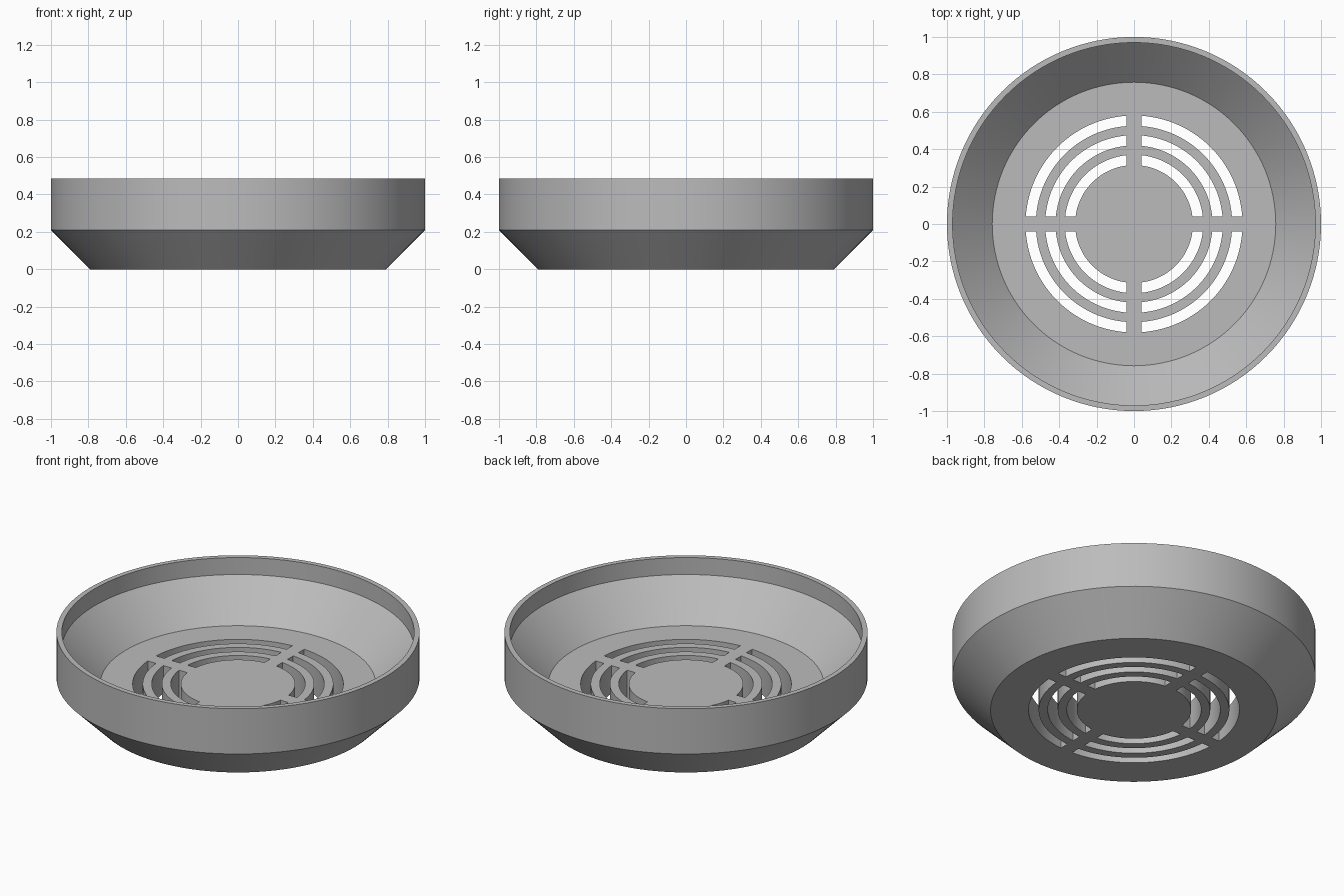
import bpy, bmesh, math

if "Cube" in bpy.data.objects:
    bpy.data.objects.remove(bpy.data.objects["Cube"])

SEG = 128          # sides of the round body
FLOOR = 0.17       # floor thickness
BAR = 0.04         # half width of the cross bars between slots

grey = bpy.data.materials.new("grey plastic")
grey.diffuse_color = (0.5, 0.5, 0.5, 1)
grey.use_nodes = True
grey.node_tree.nodes["Principled BSDF"].inputs["Base Color"].default_value = grey.diffuse_color


def make_object(name, bm):
    bmesh.ops.recalc_face_normals(bm, faces=bm.faces)
    mesh = bpy.data.meshes.new(name)
    bm.to_mesh(mesh)
    bm.free()
    mesh.materials.append(grey)
    obj = bpy.data.objects.new(name, mesh)
    bpy.context.collection.objects.link(obj)
    return obj


def revolve(profile):
    """Spin an (r, z) profile round z, closing both ends with flat caps."""
    bm = bmesh.new()
    rings = [[bm.verts.new((r * math.cos(2 * math.pi * i / SEG),
                            r * math.sin(2 * math.pi * i / SEG), z))
              for i in range(SEG)] for r, z in profile]
    for a, b in zip(rings, rings[1:]):
        for i in range(SEG):
            j = (i + 1) % SEG
            bm.faces.new((a[i], a[j], b[j], b[i]))
    bm.faces.new(rings[0])
    bm.faces.new(rings[-1])
    return bm


def add_slot(bm, r_in, r_out, quadrant, steps=28):
    """Add a quarter-ring prism whose ends run parallel to the cross bars."""
    outline = []
    for r, order in ((r_out, range(steps + 1)), (r_in, range(steps, -1, -1))):
        start = math.asin(BAR / r)
        for i in order:
            a = start + (math.pi / 2 - 2 * start) * i / steps + quadrant * math.pi / 2
            outline.append((r * math.cos(a), r * math.sin(a)))
    low = [bm.verts.new((x, y, -0.1)) for x, y in outline]
    high = [bm.verts.new((x, y, FLOOR + 0.1)) for x, y in outline]
    n = len(outline)
    for i in range(n):
        j = (i + 1) % n
        bm.faces.new((low[i], low[j], high[j], high[i]))
    bm.faces.new(low[::-1])
    bm.faces.new(high)


# Dish: chamfered base, straight wall, thin rim, sloped inside, thick floor
dish = make_object("slotted_dish", revolve([
    (0.79, 0), (1, 0.21), (1, 0.485), (0.97, 0.485), (0.97, 0.382), (0.758, FLOOR)]))

# Three rings of four slots cut through the floor
cutter_bm = bmesh.new()
for r_in in (0.315, 0.42, 0.525):
    for quadrant in range(4):
        add_slot(cutter_bm, r_in, r_in + 0.055, quadrant)
cutter = make_object("slot_cutter", cutter_bm)
cutter.hide_render = True

cut = dish.modifiers.new("slots", 'BOOLEAN')
cut.operation = 'DIFFERENCE'
cut.solver = 'EXACT'
cut.object = cutter
bpy.context.view_layer.objects.active = dish
dish.select_set(True)
bpy.ops.object.modifier_apply(modifier=cut.name)
bpy.data.objects.remove(cutter)

bpy.ops.object.shade_smooth_by_angle(angle=math.radians(30))
